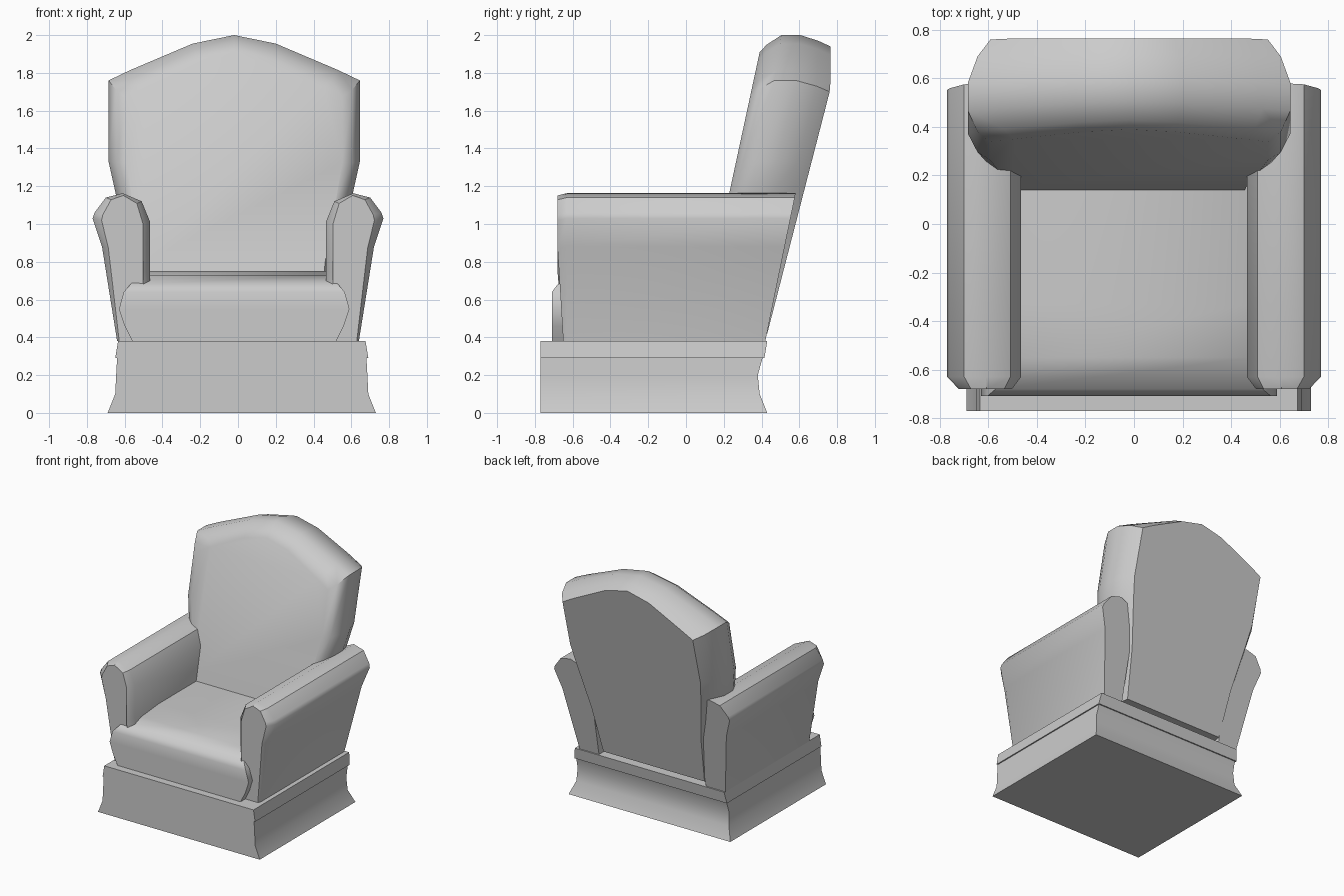
import bpy, bmesh, math

if "Cube" in bpy.data.objects:
    bpy.data.objects.remove(bpy.data.objects["Cube"])


def loft(name, rings):
    """Closed skin through equal-length rings of points, capped at both ends."""
    bm = bmesh.new()
    vs = [[bm.verts.new(p) for p in r] for r in rings]
    n = len(vs[0])
    for a, b in zip(vs, vs[1:]):
        for i in range(n):
            j = (i + 1) % n
            bm.faces.new((a[i], a[j], b[j], b[i]))
    bm.faces.new(vs[0][::-1])
    bm.faces.new(vs[-1])
    bmesh.ops.recalc_face_normals(bm, faces=bm.faces)
    me = bpy.data.meshes.new(name)
    bm.to_mesh(me)
    bm.free()
    ob = bpy.data.objects.new(name, me)
    bpy.context.collection.objects.link(ob)
    bpy.ops.object.select_all(action='DESELECT')
    ob.select_set(True)
    bpy.context.view_layer.objects.active = ob
    bpy.ops.object.shade_smooth_by_angle(angle=math.radians(38))
    return ob


def box_rings(cx, levels):
    """Rectangular rings from (z, half width, front y, back y)."""
    return [[(cx - w, f, z), (cx + w, f, z), (cx + w, b, z), (cx - w, b, z)]
            for z, w, f, b in levels]


# Flared skirt and the band above it
loft("base_skirt", box_rings(0.02, [
    (0.0, 0.71, -0.77, 0.43), (0.1, 0.67, -0.77, 0.39),
    (0.2, 0.665, -0.77, 0.38), (0.29, 0.66, -0.77, 0.405)]))
loft("base_band", box_rings(0.02, [
    (0.29, 0.67, -0.77, 0.415), (0.38, 0.655, -0.77, 0.43)]))

# Seat cushion with bulging ends and a rounded front
loft("seat_cushion", box_rings(-0.02, [
    (0.38, 0.54, -0.71, 0.36), (0.46, 0.58, -0.71, 0.36),
    (0.55, 0.61, -0.71, 0.36), (0.64, 0.585, -0.71, 0.36),
    (0.68, 0.55, -0.68, 0.36), (0.73, 0.52, -0.55, 0.36),
    (0.75, 0.49, -0.33, 0.36)]))

# Arms: rolled section, rounded front end, slanted rear end
ARM = [(0.47, 0.38), (0.64, 0.38), (0.72, 0.88), (0.77, 1.03), (0.76, 1.06),
       (0.70, 1.14), (0.61, 1.163), (0.51, 1.12), (0.465, 1.01), (0.465, 0.75)]


def arm(name, side):
    front = [(side * (0.60 + (x - 0.60) * 0.72), -0.68 + 0.03 * (z < 0.5),
              min(z, 0.38 + (z - 0.38) * 0.985)) for x, z in ARM]
    mid = [(side * x, -0.63, z) for x, z in ARM]
    rear = [(side * x, 0.42 + (z - 0.38) * 0.205, z) for x, z in ARM]
    loft(name, [front, mid, rear])


arm("arm_left", -1)
arm("arm_right", 1)

# Backrest: arched outline (half), swept from front to rear with a backward lean
HALF = [(0.46, 0.42), (0.51, 0.80), (0.625, 1.15), (0.665, 1.33),
        (0.665, 1.76), (0.55, 1.815), (0.22, 1.955)]
OUTLINE = HALF + [(0.0, 2.0)] + [(-x, z) for x, z in reversed(HALF)]


def back_ring(depth, inset, drop):
    ring = []
    for x, z in OUTLINE:
        k = min(1, max(0, (z - 0.7) / 0.5))
        px = x * (1 - inset * (0.25 + 0.75 * k))
        pz = z - drop * min(1, max(0, (z - 1.3) / 0.4))
        yf = 0.14 + (pz - 0.75) * 0.2155
        yb = min(0.765, 0.42 + (pz - 0.38) * 0.258)
        ring.append((px - 0.02, yf + (yb - yf) * depth, pz))
    return ring


loft("backrest", [back_ring(d, i, p) for d, i, p in [
    (0.0, 0.14, 0.09), (0.08, 0.06, 0.05), (0.27, 0.0, 0.0),
    (0.55, 0.0, 0.0), (0.82, 0.06, 0.03), (1.0, 0.14, 0.06)]])
